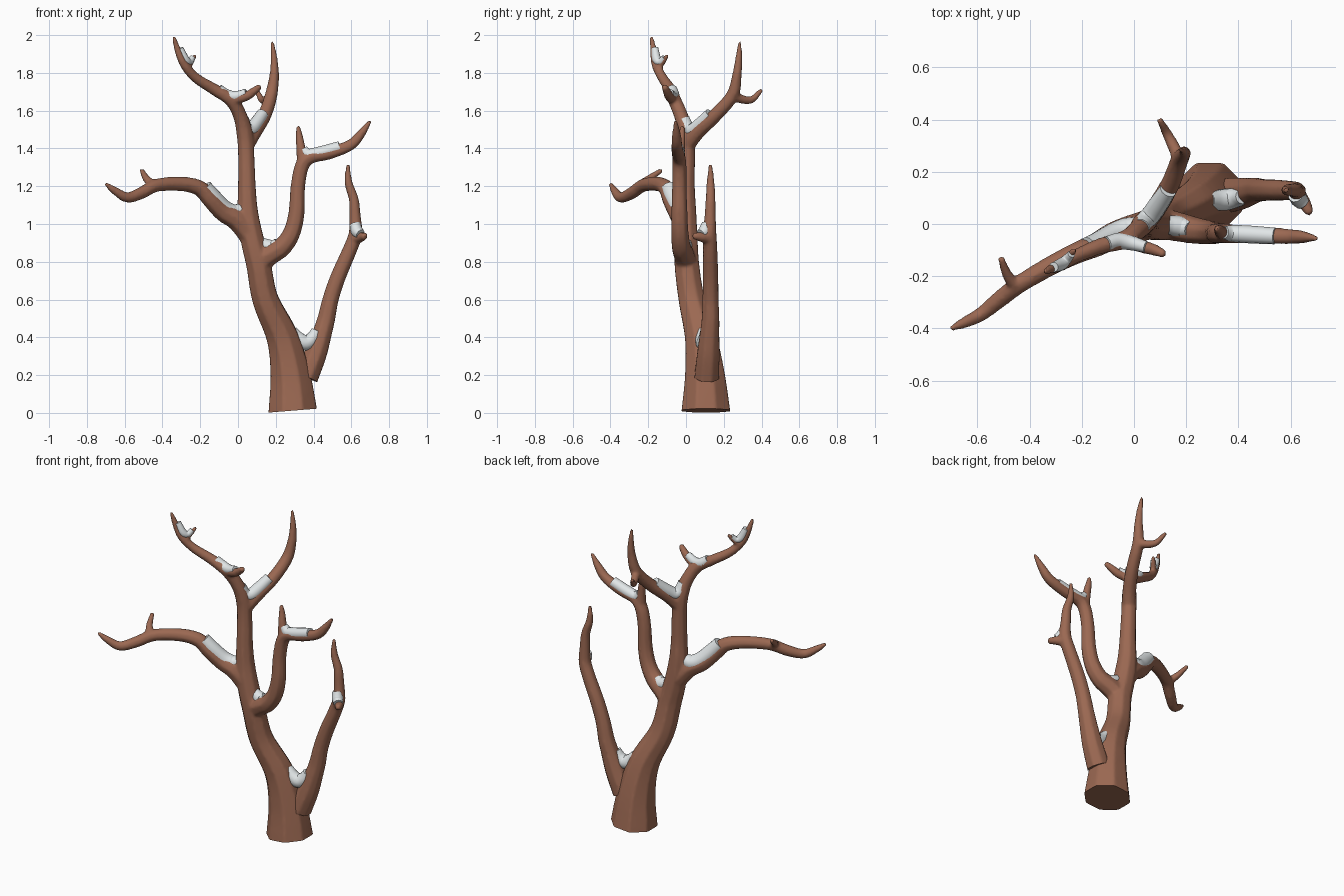
import bpy, bmesh, math
from mathutils import Vector


def material(name, rgb):
    m = bpy.data.materials.new(name)
    m.diffuse_color = (*rgb, 1)
    return m


BARK = material("brown bark", (0.33, 0.14, 0.085))
SNOW = material("white snow", (0.80, 0.84, 0.85))


def spline(pts, steps):
    """Catmull-Rom through (x, y, z, radius) points."""
    p = [Vector(q) for q in pts]
    p = [2 * p[0] - p[1]] + p + [2 * p[-1] - p[-2]]
    out = []
    for i in range(1, len(p) - 2):
        a, b, c, d = p[i - 1:i + 3]
        for s in range(steps):
            t = s / steps
            out.append(0.5 * (2 * b + (c - a) * t + (2 * a - 5 * b + 4 * c - d) * t * t
                              + (3 * b - a - 3 * c + d) * t ** 3))
    return out + [p[-2]]


def tube(bm, pts, steps=5, sides=8, grow=1.0, tip=False):
    """Tapered tube with capped ends along a smooth path."""
    path = spline(pts, steps)
    side, rings = Vector((1, 0, 0)), []
    for i, q in enumerate(path):
        d = (path[min(i + 1, len(path) - 1)] - path[max(i - 1, 0)]).to_3d().normalized()
        side = (side - d * side.dot(d))
        if side.length < 0.05:
            side = d.orthogonal()
        side.normalize()
        up = d.cross(side)
        ring = []
        for k in range(sides):
            a = 2 * math.pi * (k + 0.5) / sides
            ring.append(bm.verts.new(q.to_3d() + (side * math.cos(a) + up * math.sin(a)) * q.w * grow))
        rings.append(ring)
    for r0, r1 in zip(rings, rings[1:]):
        for k in range(sides):
            n = (k + 1) % sides
            bm.faces.new((r0[k], r0[n], r1[n], r1[k]))
    bm.faces.new(rings[0][::-1])
    if tip:
        end = bm.verts.new(path[-1].to_3d() + d * path[-1].w * 0.7)
        for k in range(sides):
            bm.faces.new((rings[-1][k], rings[-1][(k + 1) % sides], end))
    else:
        bm.faces.new(rings[-1])


def add_object(name, bm, mat):
    me = bpy.data.meshes.new(name)
    bm.to_mesh(me)
    bm.free()
    me.materials.append(mat)
    ob = bpy.data.objects.new(name, me)
    bpy.context.collection.objects.link(ob)
    return ob


def shade(ob, angle):
    bpy.ops.object.select_all(action='DESELECT')
    ob.select_set(True)
    bpy.context.view_layer.objects.active = ob
    bpy.ops.object.shade_smooth_by_angle(angle=math.radians(angle))


def limb(name, paths, cut_point, cut_normal):
    """Fuse several tubes into one blended limb, then saw its foot off flat."""
    bm = bmesh.new()
    for p in paths:
        tube(bm, p, grow=1.06, tip=True)
    ob = add_object(name, bm, BARK)
    m = ob.modifiers.new("fuse", 'REMESH')
    m.mode, m.voxel_size = 'VOXEL', 0.008
    m = ob.modifiers.new("blend", 'SMOOTH')
    m.factor, m.iterations = 0.5, 8
    m = ob.modifiers.new("thin", 'DECIMATE')
    m.ratio = 0.3
    dg = bpy.context.evaluated_depsgraph_get()
    me = bpy.data.meshes.new_from_object(ob.evaluated_get(dg))
    ob.modifiers.clear()
    bm = bmesh.new()
    bm.from_mesh(me)
    res = bmesh.ops.bisect_plane(bm, geom=bm.verts[:] + bm.edges[:] + bm.faces[:],
                                 plane_co=cut_point, plane_no=cut_normal, clear_inner=True)
    edges = [e for e in res["geom_cut"] if isinstance(e, bmesh.types.BMEdge)]
    bmesh.ops.holes_fill(bm, edges=edges)
    bmesh.ops.recalc_face_normals(bm, faces=bm.faces)
    bm.to_mesh(ob.data)
    bm.free()
    if not ob.data.materials:
        ob.data.materials.append(BARK)
    shade(ob, 50)


# Trunk with its upper branches and twigs
trunk = [(.295, .106, -.08, .14), (.29, .105, .01, .131), (.277, .10, .2, .107), (.235, .078, .4, .085),
         (.145, .03, .6, .07), (.11, .005, .78, .066), (.075, 0, .92, .062), (.052, 0, 1.06, .055),
         (.047, 0, 1.2, .047), (.043, .005, 1.38, .043), (.035, 0, 1.48, .043), (.012, -.025, 1.57, .037),
         (-.035, -.06, 1.655, .035), (-.13, -.085, 1.715, .030), (-.225, -.125, 1.775, .026),
         (-.285, -.16, 1.845, .023), (-.32, -.173, 1.925, .018), (-.34, -.183, 1.99, .010)]
fork_twig = [(-.04, -.06, 1.655, .030), (.04, -.088, 1.675, .025), (.08, -.1, 1.70, .022), (.115, -.115, 1.728, .016)]
top_twig = [(-.275, -.155, 1.825, .020), (-.25, -.125, 1.855, .016), (-.228, -.1, 1.892, .012)]
right_top = [(.043, .005, 1.41, .038), (.085, .06, 1.485, .039), (.14, .155, 1.575, .036), (.175, .245, 1.68, .033),
             (.192, .27, 1.79, .025), (.19, .28, 1.89, .017), (.18, .285, 1.965, .009)]
right_top_twig = [(.175, .25, 1.675, .026), (.13, .34, 1.655, .020), (.098, .40, 1.71, .012)]
left_branch = [(.06, 0, .94, .055), (-.005, -.02, 1.02, .055), (-.08, -.045, 1.065, .05), (-.145, -.08, 1.13, .045),
               (-.205, -.105, 1.19, .041), (-.30, -.15, 1.212, .037), (-.43, -.225, 1.205, .034),
               (-.51, -.285, 1.165, .032), (-.585, -.345, 1.14, .027), (-.65, -.378, 1.175, .021), (-.70, -.40, 1.212, .011)]
left_twig = [(-.45, -.24, 1.205, .026), (-.485, -.195, 1.24, .020), (-.51, -.13, 1.285, .013)]
mid_branch = [(.10, .005, .78, .055), (.165, -.01, .835, .055), (.235, -.025, .88, .05), (.285, -.032, .955, .045),
              (.31, -.035, 1.06, .042), (.317, -.035, 1.2, .038), (.34, -.035, 1.31, .037), (.385, -.038, 1.355, .035),
              (.48, -.042, 1.375, .033), (.59, -.048, 1.415, .029), (.645, -.05, 1.468, .024), (.70, -.055, 1.545, .010)]
mid_twig = [(.345, -.035, 1.31, .032), (.333, -.03, 1.40, .025), (.325, -.022, 1.46, .020), (.318, -.02, 1.515, .012)]
limb("trunk_and_branches", [trunk, fork_twig, top_twig, right_top, right_top_twig, left_branch,
                            left_twig, mid_branch, mid_twig], (.29, .105, .012), (-.08, 0, 1))

# Separate low branch on the right, with a short stub
low_branch = [(.315, .105, .08, .068), (.36, .11, .19, .066), (.41, .118, .31, .060), (.445, .125, .42, .052),
              (.468, .13, .5, .047), (.49, .13, .6, .043), (.53, .13, .72, .041), (.595, .128, .87, .038),
              (.622, .125, .95, .036), (.62, .128, 1.04, .030), (.613, .13, 1.13, .026), (.585, .13, 1.22, .021),
              (.582, .13, 1.315, .010)]
stub = [(.615, .125, .925, .034), (.65, .085, .93, .026), (.673, .042, .938, .018)]
limb("low_branch", [low_branch, stub], (.36, .11, .19), (.4, .05, .91))

# Snow lying in the forks
snow = {
    "low_fork": [(.285, .09, .435, .03), (.32, .09, .39, .04), (.36, .095, .37, .042), (.395, .10, .395, .036),
                 (.415, .105, .435, .028)],
    "mid_fork": [(.115, 0, .905, .03), (.145, -.005, .885, .038), (.185, -.012, .875, .04), (.215, -.02, .90, .03)],
    "left_branch": [(-.178, -.09, 1.195, .041), (-.135, -.072, 1.145, .044), (-.075, -.04, 1.082, .046),
                    (-.025, -.02, 1.06, .046), (.02, -.01, 1.075, .036)],
    "top_fork": [(.026, -.012, 1.555, .033), (.04, .01, 1.505, .036), (.065, .035, 1.495, .038),
                 (.095, .078, 1.53, .037), (.13, .13, 1.582, .033)],
    "upper_left_fork": [(-.105, -.075, 1.715, .027), (-.06, -.065, 1.682, .031), (-.01, -.073, 1.676, .028),
                        (.045, -.088, 1.695, .022)],
    "top_twig": [(-.308, -.165, 1.93, .019), (-.28, -.155, 1.87, .024), (-.257, -.135, 1.858, .019),
                 (-.24, -.115, 1.882, .015)],
    "mid_branch_fork": [(.345, -.032, 1.395, .024), (.375, -.036, 1.368, .032), (.44, -.04, 1.378, .034),
                        (.54, -.046, 1.407, .032)],
    "stub": [(.618, .112, 1.0, .029), (.63, .098, .962, .033), (.648, .078, .946, .027)],
}
for place, pts in snow.items():
    bm = bmesh.new()
    tube(bm, pts, steps=4, sides=12)
    bmesh.ops.recalc_face_normals(bm, faces=bm.faces)
    shade(add_object("snow_" + place, bm, SNOW), 50)
